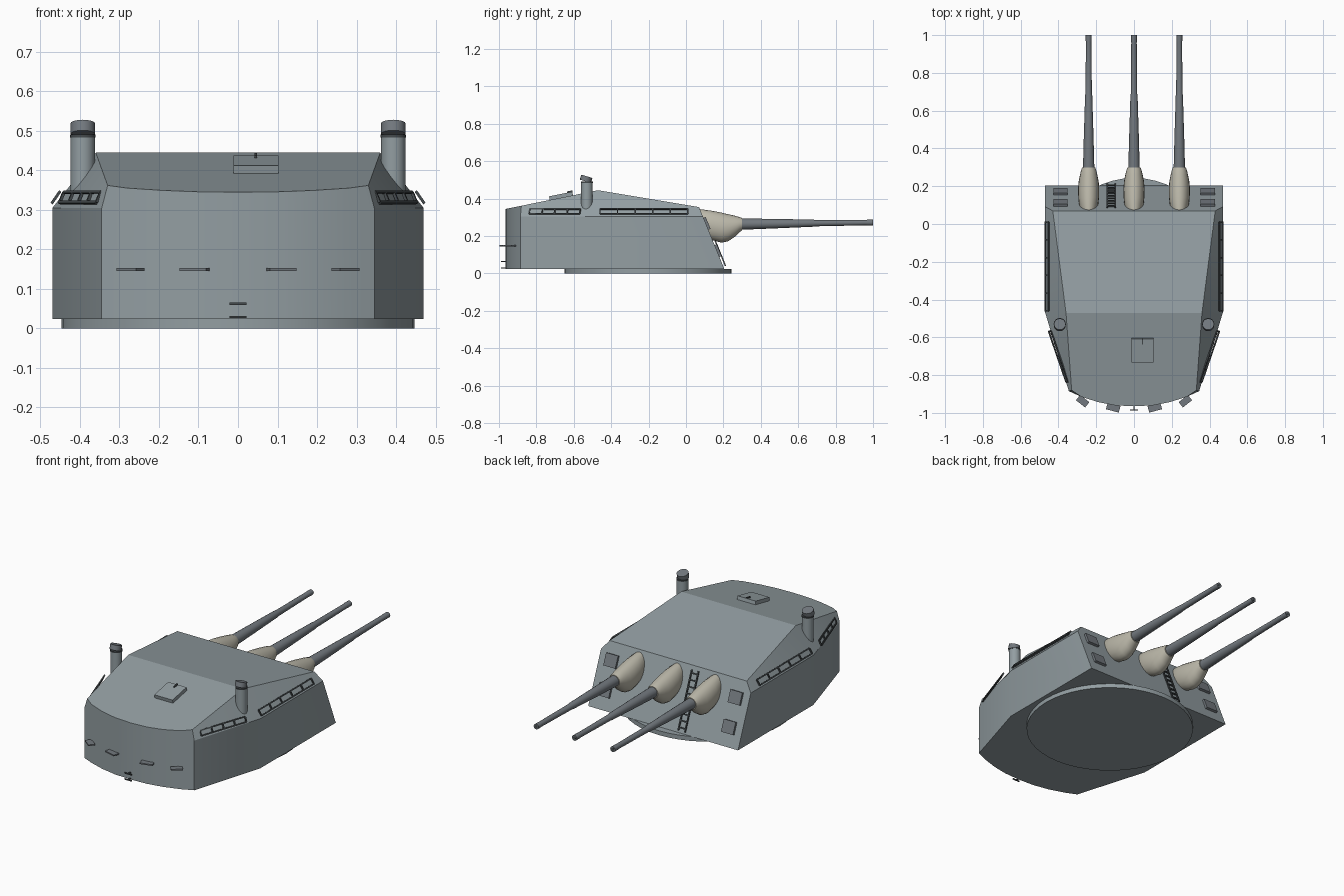
import bpy, bmesh, math
from mathutils import Vector, Matrix

if "Cube" in bpy.data.objects:
    bpy.data.objects.remove(bpy.data.objects["Cube"])


def material(name, rgb):
    m = bpy.data.materials.new(name)
    m.diffuse_color = (*rgb, 1)
    m.use_nodes = True
    m.node_tree.nodes["Principled BSDF"].inputs["Base Color"].default_value = m.diffuse_color
    return m


HULL = material("hull_grey", (0.29, 0.34, 0.36))
STEEL = material("barrel_grey", (0.17, 0.19, 0.21))
CANVAS = material("canvas", (0.50, 0.48, 0.40))
DARK = material("dark_metal", (0.06, 0.07, 0.075))


def finish(name, bm, mat, smooth=None):
    bmesh.ops.recalc_face_normals(bm, faces=bm.faces)
    me = bpy.data.meshes.new(name)
    bm.to_mesh(me)
    bm.free()
    me.materials.append(mat)
    ob = bpy.data.objects.new(name, me)
    bpy.context.collection.objects.link(ob)
    if smooth:
        bpy.context.view_layer.objects.active = ob
        ob.select_set(True)
        bpy.ops.object.shade_smooth_by_angle(angle=math.radians(smooth))
        ob.select_set(False)
    return ob


def add_box(bm, frame, size):
    bmesh.ops.create_cube(bm, size=1, matrix=frame @ Matrix.Diagonal((*size, 1)))


def box(name, frame, size, mat):
    bm = bmesh.new()
    add_box(bm, frame, size)
    return finish(name, bm, mat)


def frame_at(origin, u, v):
    u, v = Vector(u).normalized(), Vector(v).normalized()
    m = Matrix((u, v, u.cross(v))).transposed().to_4x4()
    m.translation = origin
    return m


def loft(name, rings, mat, smooth=None):
    bm = bmesh.new()
    loops = [[bm.verts.new(p) for p in r] for r in rings]
    n = len(loops[0])
    for a, b in zip(loops, loops[1:]):
        for i in range(n):
            bm.faces.new((a[i], a[(i + 1) % n], b[(i + 1) % n], b[i]))
    bm.faces.new(loops[0])
    bm.faces.new(loops[-1])
    return finish(name, bm, mat, smooth)


def ellipse(x, y, z, rx, rz, n):
    return [(x + rx * math.cos(2 * math.pi * i / n), y,
             z + rz * math.sin(2 * math.pi * i / n)) for i in range(n)]


def cylinder(name, frame, r, depth, n, mat):
    bm = bmesh.new()
    bmesh.ops.create_cone(bm, cap_ends=True, segments=n, radius1=r, radius2=r,
                          depth=depth, matrix=frame)
    return finish(name, bm, mat, 40)


def ladder(name, p, q, across, rungs, t=0.007):
    # two rails from p to q, joined by rungs along the vector across
    p, q, across = Vector(p), Vector(q), Vector(across)
    bm = bmesh.new()
    f = frame_at((0, 0, 0), q - p, across - across.project(q - p))
    for s in (-0.5, 0.5):
        f.translation = (p + q) / 2 + across * s
        add_box(bm, f, ((q - p).length, t, t))
    for i in range(rungs):
        f.translation = p.lerp(q, (i + 0.5 * (rungs > 6)) / (rungs - (rungs <= 6)))
        add_box(bm, f, (t, across.length, t))
    return finish(name, bm, DARK)


# Base ring
cylinder("base_ring", Matrix.Translation((0, -0.203, 0.0125)), 0.447, 0.025, 48, HULL)

# Turret hull: half the corner points, mirrored across x
half_arc = [(0.345, -0.885), (0.28, -0.914), (0.19, -0.943), (0.1, -0.96), (0, -0.965)]
arc = half_arc + [(-x, y) for x, y in half_arc[-2::-1]]


def roof_z(y):
    return 0.445 + (y + 0.47) * 0.202


bm = bmesh.new()
V = lambda x, y, z: bm.verts.new((x, y, z))
side = {}
for s in (1, -1):
    side[s] = dict(
        a=V(s * .47, .205, .024), a1=V(s * .47, .0905, .305), a2=V(s * .43, .07, .355),
        b=V(s * .47, -.47, .024), b1=V(s * .47, -.47, .305), b2=V(s * .36, -.47, .445),
        c1=V(s * .345, -.885, .305), c2=V(s * .33, -.88, roof_z(-.88)))
R, L = side[1], side[-1]
low = [V(x, y, .024) for x, y in arc]
top = [R["c2"]] + [V(x, y, roof_z(y)) for x, y in arc[1:-1]] + [L["c2"]]
bm.faces.new([R["a"], R["a1"], R["a2"], L["a2"], L["a1"], L["a"]])
bm.faces.new([R["a2"], R["b2"], L["b2"], L["a2"]])
bm.faces.new([R["b2"], *top, L["b2"]])
bm.faces.new([R["a"], R["b"], *low, L["b"], L["a"]])
for S, e in ((R, low[0]), (L, low[-1])):
    bm.faces.new([S["a"], S["b"], S["b1"], S["a1"]])
    bm.faces.new([S["b"], e, S["c1"], S["b1"]])
    bm.faces.new([S["a1"], S["b1"], S["b2"], S["a2"]])
    bm.faces.new([S["b1"], S["c1"], S["c2"], S["b2"]])
bm.faces.new([low[0], low[1], top[1], top[0], R["c1"]])
bm.faces.new([low[-1], L["c1"], top[-1], top[-2], low[-2]])
for i in range(1, len(arc) - 2):
    bm.faces.new([low[i], low[i + 1], top[i + 1], top[i]])
finish("turret_hull", bm, HULL, 18)

# Three guns with canvas covers
boot = [(.06, .345, .215, .035), (.09, .342, .195, .049), (.14, .335, .178, .055),
        (.19, .325, .165, .056), (.225, .317, .172, .053), (.26, .309, .195, .046),
        (.285, .302, .22, .04), (.30, .297, .23, .034)]
barrel = [(.2, .262, .032), (.3, .264, .030), (.45, .266, .026), (.68, .269, .019),
          (.69, .269, .017), (.96, .272, .0145), (.97, .272, .0155), (1.0, .272, .0155)]
for x in (-0.24, 0, 0.24):
    loft("canvas_boot", [ellipse(x, y, (t + b) / 2, w, (t - b) / 2, 20)
                         for y, t, b, w in boot], CANVAS, 50)
    loft("gun_barrel", [ellipse(x, y, z, r, r, 16) for y, z, r in barrel], STEEL, 40)
    # dark bore at the muzzle
    loft("muzzle_bore", [ellipse(x, y, .272, .009, .009, 12) for y in (.995, 1.0005)], DARK)

# Sloped front face: plates and ladder
up = Vector((0, -0.135, 0.33)).normalized()


def face_point(x, z, out=0.0):
    p = Vector((x, .205 - (z - .024) * .409, z))
    return p + out * Vector((0, up.z, -up.y))


for s in (1, -1):
    for z in (.12, .265):
        box("face_plate", frame_at(face_point(s * .39, z, .004), (1, 0, 0), up),
            (.075, .068, .018), STEEL)
ladder("face_ladder", face_point(-.12, .035, .012), face_point(-.12, .335, .012),
       (.042, 0, 0), 9)

# Periscopes with tilted heads, and side rails
for s in (1, -1):
    x, y = s * .393, -.53
    cylinder("periscope_tube", Matrix.Translation((x, y, .395)), .031, .19, 16, HULL)
    cylinder("periscope_band", Matrix.Translation((x, y, .487)), .0325, .007, 16, DARK)
    tilt = Matrix.Translation((x, y - .004, .506)) @ Matrix.Rotation(math.radians(-17), 4, 'X')
    cylinder("periscope_head", tilt, .031, .028, 16, STEEL)
    ladder("side_rail", (s * .461, .01, .332), (s * .461, -.46, .332), (s * -.018, 0, .026), 6)
    ladder("rear_side_rail", (s * .446, -.567, .332), (s * .353, -.837, .332),
           (s * -.012, 0, .026), 5)

# Roof hatch and handle
ry = (0, 1, .202)
box("roof_hatch", frame_at((.045, -.668, roof_z(-.668) + .009), (1, 0, 0), ry),
    (.114, .127, .022), HULL)
box("hatch_handle", frame_at((.045, -.622, roof_z(-.622) + .023), (1, 0, 0), ry),
    (.007, .03, .008), DARK)

# Rear steps
for s in (1, -1):
    for x, y, deg, w in ((.11, -.972, 15, .07), (.272, -.938, 38, .062)):
        m = Matrix.Translation((s * x, y, .149)) @ Matrix.Rotation(math.radians(s * deg), 4, 'Z')
        box("rear_step", m, (w, .036, .007), STEEL)
for z in (.029, .063):
    box("rung_bar", Matrix.Translation((0, -.985, z)), (.044, .006, .006), DARK)
    box("rung_stem", Matrix.Translation((0, -.972, z)), (.007, .028, .006), DARK)
